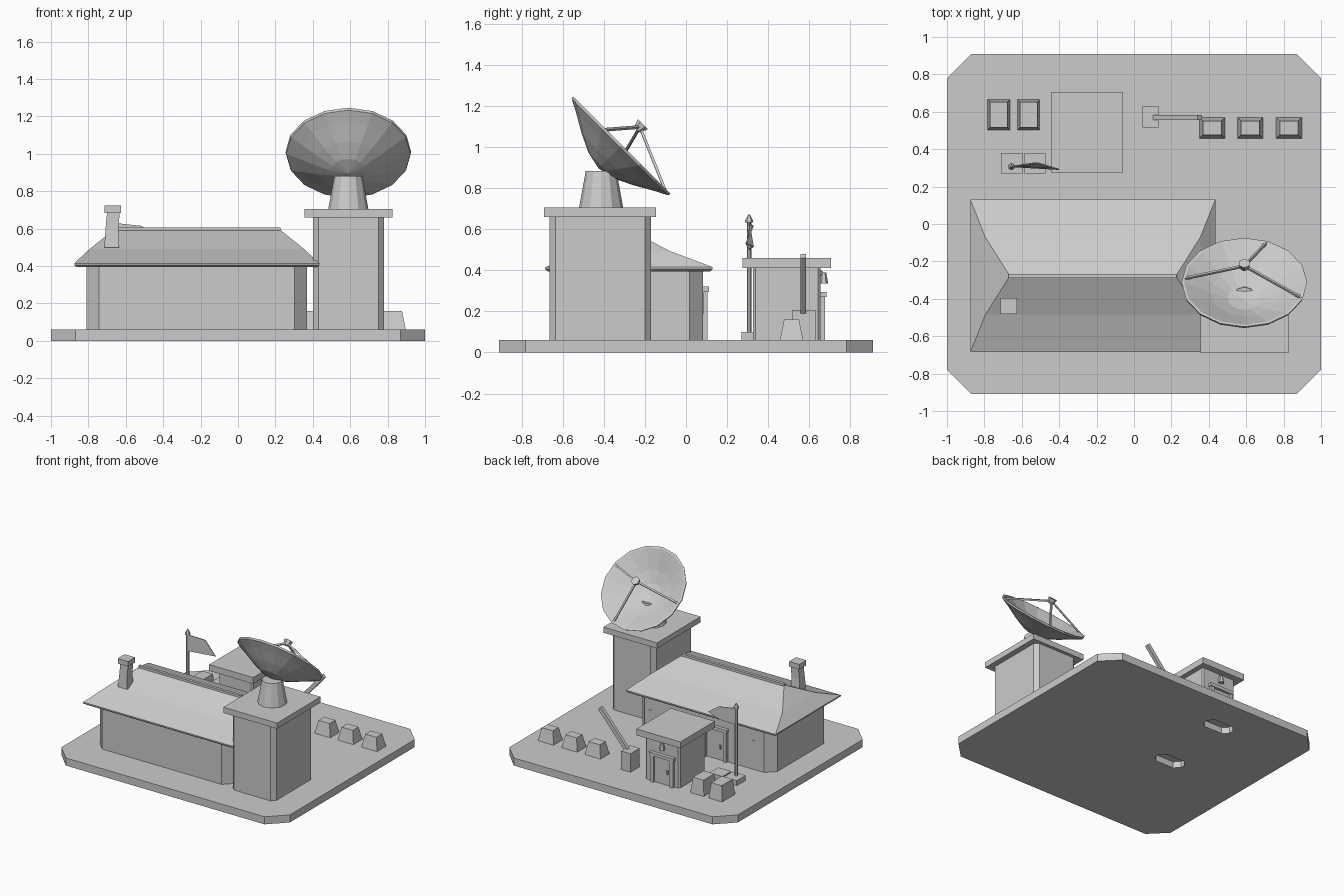
import bpy, bmesh, math
from mathutils import Vector, Matrix

if "Cube" in bpy.data.objects:
    bpy.data.objects.remove(bpy.data.objects["Cube"])

grey = bpy.data.materials.new("plain grey")
grey.use_nodes = True
COLOUR = (0.6, 0.6, 0.6, 1)
grey.diffuse_color = COLOUR
grey.node_tree.nodes["Principled BSDF"].inputs["Base Color"].default_value = COLOUR
GROUND = 0.06


def finish(name, bm):
    bmesh.ops.recalc_face_normals(bm, faces=bm.faces)
    mesh = bpy.data.meshes.new(name)
    bm.to_mesh(mesh)
    bm.free()
    mesh.materials.append(grey)
    ob = bpy.data.objects.new(name, mesh)
    bpy.context.collection.objects.link(ob)
    return ob


def loft(name, rings):
    """Skin closed rings of equal length and cap both ends."""
    bm = bmesh.new()
    loops = [[bm.verts.new(p) for p in ring] for ring in rings]
    n = len(loops[0])
    for a, b in zip(loops, loops[1:]):
        for i in range(n):
            j = (i + 1) % n
            bm.faces.new((a[i], a[j], b[j], b[i]))
    bm.faces.new(loops[0][::-1])
    bm.faces.new(loops[-1])
    return finish(name, bm)


def rect(x0, x1, y0, y1, z, cut=0):
    if not cut:
        return [(x0, y0, z), (x1, y0, z), (x1, y1, z), (x0, y1, z)]
    return [(x0 + cut, y0, z), (x1 - cut, y0, z), (x1, y0 + cut, z), (x1, y1 - cut, z),
            (x1 - cut, y1, z), (x0 + cut, y1, z), (x0, y1 - cut, z), (x0, y0 + cut, z)]


def block(name, x0, x1, y0, y1, z0, z1, cut=0, taper=0):
    t = taper
    return loft(name, [rect(x0, x1, y0, y1, z0, cut),
                       rect(x0 + t, x1 - t, y0 + t, y1 - t, z1, cut)])


def rod(name, a, b, r0, r1=None, sides=6):
    a, b = Vector(a), Vector(b)
    d = b - a
    bm = bmesh.new()
    m = Matrix.Translation((a + b) / 2) @ d.to_track_quat('Z', 'Y').to_matrix().to_4x4()
    bmesh.ops.create_cone(bm, cap_ends=True, segments=sides, radius1=r0,
                          radius2=r0 if r1 is None else r1, depth=d.length, matrix=m)
    return finish(name, bm)


# Ground slab with recesses under the two doorways
slab = block("ground_slab", -1, 1, -0.91, 0.91, 0, GROUND, cut=0.13)
for cx, cy in ((-0.33, 0.01), (-0.28, 0.615)):
    cutter = block("recess_cutter", cx - 0.12, cx + 0.12, cy - 0.06, cy + 0.06, -0.05, 0.05, cut=0.04)
    cutter.hide_render = True
    cutter.hide_viewport = True
    mod = slab.modifiers.new("recess", 'BOOLEAN')
    mod.operation = 'DIFFERENCE'
    mod.object = cutter

# Main house with a flared hip roof
block("house_walls", -0.81, 0.37, -0.637, 0.083, GROUND, 0.405, cut=0.067)
RX0, RX1, RY0, RY1 = -0.875, 0.435, -0.685, 0.13
rings = []
for dx, dy, z in ((0.012, 0.012, 0.395), (0, 0, 0.405), (0, 0, 0.415),
                  (0.08, 0.2, 0.49), (0.205, 0.398, 0.59)):
    rings.append(rect(RX0 + dx, RX1 - dx, RY0 + dy, RY1 - dy, z))
loft("house_roof", rings)
block("roof_ridge", -0.67, 0.228, -0.288, -0.266, 0.58, 0.607)

# Chimney
loft("chimney", [rect(-0.715, -0.635, -0.48, -0.4, 0.5),
                 rect(-0.708, -0.64, -0.473, -0.407, 0.6),
                 rect(-0.7, -0.632, -0.47, -0.405, 0.69)])
block("chimney_cap", -0.715, -0.625, -0.482, -0.395, 0.685, 0.725)

# Tower
block("tower_walls", 0.4, 0.78, -0.665, -0.17, GROUND, 0.665, cut=0.03)
block("tower_cap", 0.355, 0.825, -0.69, -0.145, 0.66, 0.705)
rod("dish_pedestal", (0.59, -0.413, 0.7), (0.59, -0.413, 0.882), 0.108, 0.075, 12)

# Dish: spun profile tipped back by 45 degrees
TILT = Matrix.Translation((0.59, -0.316, 1.005)) @ Matrix.Rotation(math.radians(-45), 4, 'X')
profile = [(0, -0.155), (0.09, -0.135), (0.18, -0.092), (0.27, -0.04), (0.332, -0.008),
           (0.336, 0.006), (0.322, 0.006), (0.27, -0.022), (0.18, -0.072), (0.09, -0.112), (0, -0.128)]
bm = bmesh.new()
line = [bm.verts.new((r, 0, z)) for r, z in profile]
edges = [bm.edges.new(pair) for pair in zip(line, line[1:])]
bmesh.ops.spin(bm, geom=line + edges, axis=(0, 0, 1), cent=(0, 0, 0), steps=16, angle=2 * math.pi)
bmesh.ops.remove_doubles(bm, verts=bm.verts, dist=0.0005)
bm.transform(TILT)
finish("dish", bm)

# Receiver on three struts
hub = Vector((0, 0, 0.13))
for k, deg in enumerate((69, -20, 174)):
    a = math.radians(deg)
    end = Vector((0.325 * math.cos(a), 0.325 * math.sin(a), 0))
    rod(f"dish_strut_{k + 1}", TILT @ end, TILT @ hub, 0.009, sides=4)
rod("dish_receiver", TILT @ Vector((0, 0, 0.11)), TILT @ Vector((0, 0, 0.15)), 0.02, 0.034, 6)

# Guard hut
block("hut_walls", -0.4, -0.1, 0.325, 0.655, GROUND, 0.415, cut=0.012)
block("hut_roof", -0.445, -0.06, 0.275, 0.705, 0.41, 0.46)


def doorway(label, cx, y, top, half):
    """Framed door on a back wall at depth y."""
    block(label + "_door", cx - half, cx + half, y - 0.01, y + 0.006, GROUND, top)
    for side in (-1, 1):
        x = cx + side * half
        block(f"{label}_door_post_{'left' if side > 0 else 'right'}",
              x - 0.014, x + 0.014, y - 0.01, y + 0.022, GROUND, top)
    block(label + "_door_lintel", cx - half - 0.022, cx + half + 0.022, y - 0.01, y + 0.028, top, top + 0.025)
    block(label + "_door_handle", cx - half * 0.6, cx - half * 0.6 + 0.014, y, y + 0.018, 0.15, 0.18)


doorway("house", -0.32, 0.083, 0.295, 0.09)
doorway("hut", -0.26, 0.655, 0.27, 0.085)

# Lamp above the hut door
rod("hut_lamp_arm", (-0.26, 0.65, 0.395), (-0.26, 0.672, 0.37), 0.01)
rod("hut_lamp_shade", (-0.26, 0.67, 0.39), (-0.26, 0.67, 0.335), 0.012, 0.022)

# Slit windows on the back of the house
for k, x in enumerate((-0.655, 0.255)):
    block(f"slit_window_{k + 1}", x - 0.013, x + 0.013, 0.08, 0.088, 0.19, 0.29)

# Flagpole, pads and waving flag
for name, x in (("flag_pad", -0.71), ("spare_pad", -0.585)):
    block(name, x, x + 0.113, 0.27, 0.38, GROUND, 0.1)
PX, PY = -0.655, 0.307
rod("flagpole", (PX, PY, 0.08), (PX, PY, 0.645), 0.011)
rod("flagpole_collar", (PX, PY, 0.632), (PX, PY, 0.645), 0.02)
rod("flagpole_tip", (PX, PY, 0.645), (PX, PY, 0.672), 0.018, 0.004)
outline = [(0, 0, 0.5), (0.13, 0.02, 0.515), (0.255, -0.015, 0.53), (0.14, 0.02, 0.615), (0, 0, 0.63)]
loft("flag", [[(PX + x, PY + y + t, z) for x, y, z in outline] for t in (-0.003, 0.003)])

# Barriers and crates
for k, x in enumerate((0.35, 0.553, 0.76)):
    block(f"barrier_block_{k + 1}", x, x + 0.137, 0.457, 0.57, GROUND, 0.16, taper=0.02)
for k, x in enumerate((-0.782, -0.622)):
    block(f"crate_{k + 1}", x, x + 0.118, 0.503, 0.665, GROUND, 0.18, taper=0.013)

# Raised gate
block("gate_box", 0.045, 0.13, 0.515, 0.63, GROUND, 0.207)
loft("gate_arm", [[(x, y, z) for y, x, z in (
    (0.557, cx - 0.012, cz + 0.01), (0.557, cx + 0.012, cz - 0.01),
    (0.583, cx + 0.012, cz - 0.01), (0.583, cx - 0.012, cz + 0.01))]
    for cx, cz in ((0.1, 0.18), (0.352, 0.47))])
